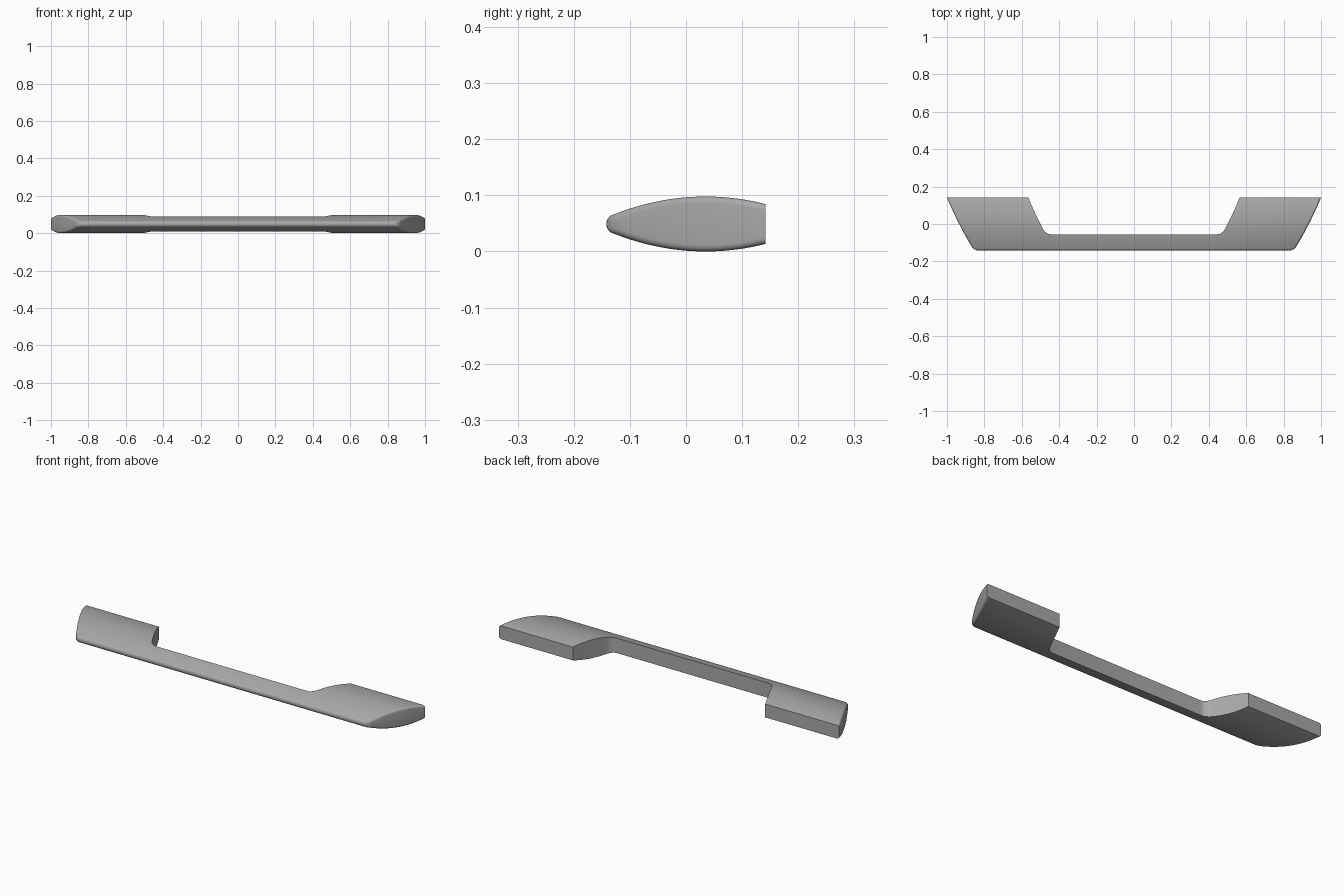
import bpy, bmesh, math

if "Cube" in bpy.data.objects:
    bpy.data.objects.remove(bpy.data.objects["Cube"], do_unlink=True)

BACK, BAR, MID_Z = 0.142, -0.055, 0.049   # rear plane, rear of bar, mid height
NOSE_R, FILLET, ROUND = 0.019, 0.025, 0.012


def half_thickness(y):
    """Parabolic section closed by a round nose."""
    body = MID_Z - 0.0315 * ((y - 0.035) / 0.163) ** 2
    t = y + BACK
    if t < NOSE_R:
        body = min(body, math.sqrt(max(0, NOSE_R ** 2 - (NOSE_R - t) ** 2)))
    return body


def slant(y):
    """Slightly bowed slope shared by the inner and outer sides of the feet."""
    t = (y + BACK) / (2 * BACK)
    return 0.855 + 0.145 * t + 0.03 * t * (1 - t)


def corner(d, size):
    """Fillet pull towards the middle, at distance d from the corner."""
    return size * (1 - math.sqrt(max(0, 1 - (1 - min(d / size, 1)) ** 2)))


def outer(y):
    return slant(y) - corner(y + BACK, 0.022)


def inner(y):
    y = max(y, BAR)
    return slant(y) - 0.435 - corner(y - BAR, FILLET)


# Rows across the depth: round nose, bar, inner fillet, foot
rows = [-BACK + NOSE_R * (1 - math.cos(math.pi / 2 * i / 8)) for i in range(9)]
start = rows[-1]
rows += [start + (BAR - start) * i / 6 for i in range(1, 7)]
bar_row = len(rows) - 1
rows += [BAR + FILLET * (1 - math.cos(math.pi / 2 * i / 6)) for i in range(1, 7)]
start = rows[-1]
rows += [start + (BACK - start) * i / 14 for i in range(1, 15)]

bm = bmesh.new()
grid = {1: [], -1: []}
STEPS = 5
for y in rows:
    h, xo = half_thickness(y), outer(y)
    stations = [(0, h), (inner(y), h)]
    for k in range(STEPS + 1):
        a = math.pi / 2 * k / STEPS
        drop = min(ROUND, h * 0.6) * (1 - math.cos(a))
        stations.append((xo - ROUND * (1 - math.sin(a)), h - drop))
    for side in grid:
        grid[side].append([bm.verts.new((x, y, MID_Z + side * z)) for x, z in stations])
top, low = grid[1], grid[-1]
cols = len(top[0])

# Upper and lower skins; the middle is open behind the bar
for r in range(len(rows) - 1):
    for c in range(cols - 1):
        if c == 0 and r >= bar_row:
            continue
        for g in (top, low):
            bm.faces.new((g[r][c], g[r][c + 1], g[r + 1][c + 1], g[r + 1][c]))


def wall(r0, c0, r1, c1):
    bm.faces.new((top[r0][c0], top[r1][c1], low[r1][c1], low[r0][c0]))


# Slanted ends, inner foot sides, and flat rear faces
for r in range(len(rows) - 1):
    wall(r, cols - 1, r + 1, cols - 1)
    if r >= bar_row:
        wall(r, 1, r + 1, 1)
for c in range(1, cols - 1):
    wall(len(rows) - 1, c, len(rows) - 1, c + 1)
wall(bar_row, 0, bar_row, 1)

# Mirror to the other half and weld
bmesh.ops.delete(bm, geom=[v for v in bm.verts if not v.link_faces], context="VERTS")
copy = bmesh.ops.duplicate(bm, geom=bm.verts[:] + bm.edges[:] + bm.faces[:])
for e in copy["geom"]:
    if isinstance(e, bmesh.types.BMVert):
        e.co.x = -e.co.x
bmesh.ops.remove_doubles(bm, verts=bm.verts[:], dist=0.00005)
bmesh.ops.recalc_face_normals(bm, faces=bm.faces[:])

mesh = bpy.data.meshes.new("pull_handle")
bm.to_mesh(mesh)
bm.free()
handle = bpy.data.objects.new("pull_handle", mesh)
bpy.context.collection.objects.link(handle)

# Plain grey metal
grey = bpy.data.materials.new("grey")
grey.use_nodes = True
grey.diffuse_color = (0.4, 0.4, 0.4, 1)
grey.node_tree.nodes["Principled BSDF"].inputs["Base Color"].default_value = grey.diffuse_color
mesh.materials.append(grey)

bpy.context.view_layer.objects.active = handle
handle.select_set(True)
bpy.ops.object.shade_smooth_by_angle(angle=math.radians(35))
